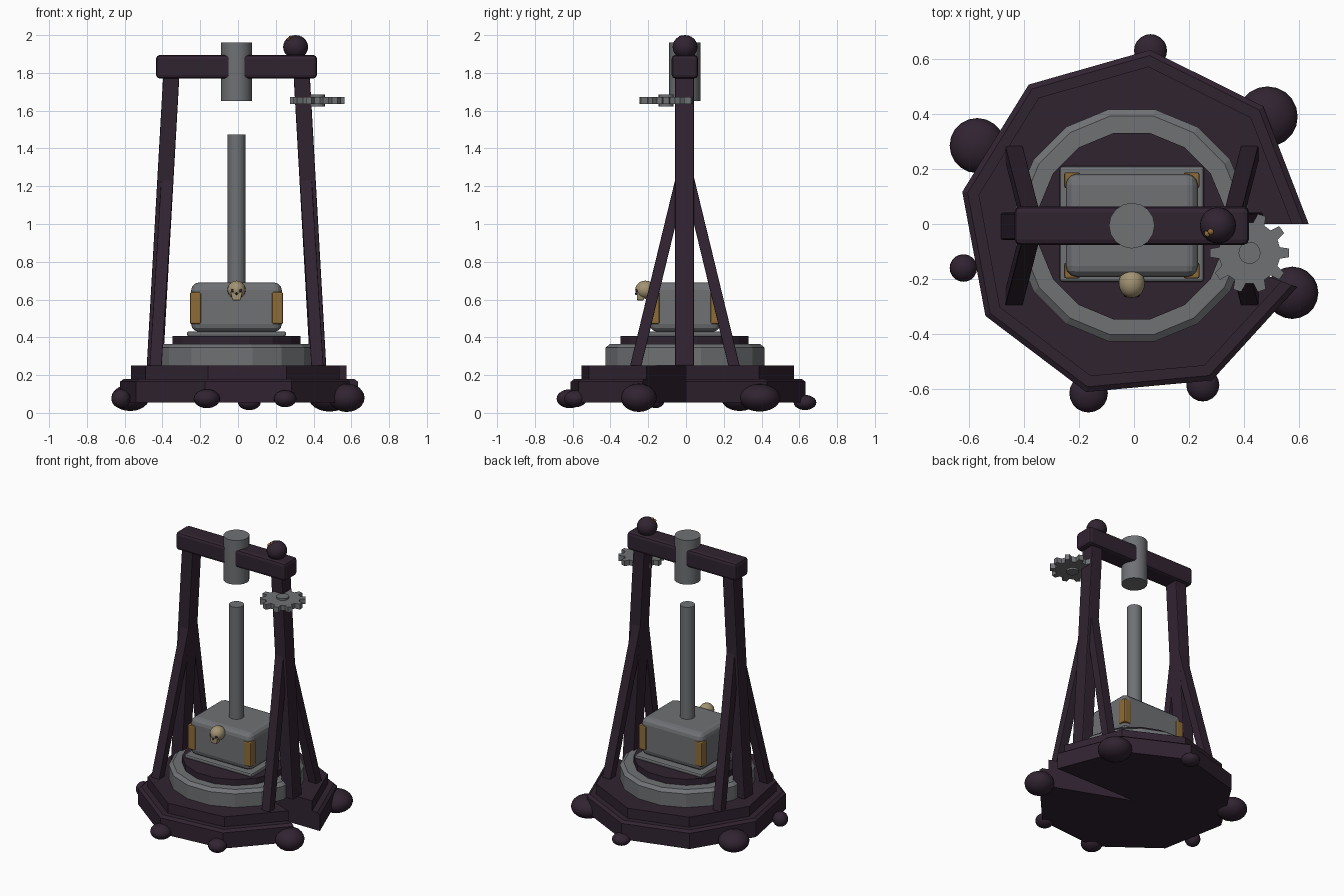
import bpy, bmesh
from math import cos, sin, pi, radians

cube = bpy.data.objects.get("Cube")
if cube:
    bpy.data.objects.remove(cube)


def material(name, rgb):
    m = bpy.data.materials.new(name)
    m.use_nodes = True
    m.diffuse_color = (*rgb, 1)
    m.node_tree.nodes["Principled BSDF"].inputs["Base Color"].default_value = (*rgb, 1)
    return m


DARK = material("dark plum wood", (0.03, 0.017, 0.03))
STEEL = material("grey steel", (0.16, 0.165, 0.175))
GOLD = material("old gold", (0.27, 0.15, 0.04))
BONE = material("bone", (0.36, 0.29, 0.17))
CX = -0.008  # centre line of the frame and hammer


def finish(name, bm, mat, smooth=False, bevel=0, segments=2):
    bmesh.ops.recalc_face_normals(bm, faces=bm.faces)
    mesh = bpy.data.meshes.new(name)
    bm.to_mesh(mesh)
    bm.free()
    mesh.materials.append(mat)
    ob = bpy.data.objects.new(name, mesh)
    bpy.context.collection.objects.link(ob)
    if bevel:
        mod = ob.modifiers.new("Bevel", 'BEVEL')
        mod.width, mod.segments = bevel, segments
    if smooth:
        bpy.ops.object.select_all(action='DESELECT')
        ob.select_set(True)
        bpy.context.view_layer.objects.active = ob
        bpy.ops.object.shade_smooth_by_angle(angle=radians(40))
    return ob


def loft(name, outline, levels, mat, closed=False, **kw):
    """Join copies of an outline; each level is (scale, x, y, z)."""
    bm = bmesh.new()
    rings = [[bm.verts.new((x + s * px, y + s * py, z)) for px, py in outline]
             for s, x, y, z in levels]
    n = len(outline)
    pairs = list(zip(rings, rings[1:]))
    if closed:
        pairs.append((rings[-1], rings[0]))
    else:
        bm.faces.new(rings[0])
        bm.faces.new(rings[-1])
    for a, b in pairs:
        for i in range(n):
            j = (i + 1) % n
            bm.faces.new((a[i], a[j], b[j], b[i]))
    return finish(name, bm, mat, **kw)


def circle(n, step=None, turn=0):
    step = step or 2 * pi / n
    return [(cos(turn + i * step), sin(turn + i * step)) for i in range(n)]


def rect(w, d):
    return [(-w, -d), (w, -d), (w, d), (-w, d)]


def cylinder(name, r, x, y, z0, z1, mat, n=16):
    return loft(name, circle(n), [(r, x, y, z0), (r, x, y, z1)], mat, smooth=True)


def box(name, x, y, w, d, z0, z1, mat, bevel=0, segments=2):
    return loft(name, rect(w, d), [(1, x, y, z0), (1, x, y, z1)], mat,
                bevel=bevel, segments=segments)


def ball(name, loc, size, mat, n=20):
    bm = bmesh.new()
    bmesh.ops.create_uvsphere(bm, u_segments=n, v_segments=n // 2 + 2, radius=1)
    bmesh.ops.scale(bm, vec=size, verts=bm.verts)
    bmesh.ops.translate(bm, vec=loc, verts=bm.verts)
    return finish(name, bm, mat, smooth=True)


# Stepped base with a wedge missing
slab = [(0, 0)] + circle(9, radians(42.35))
loft("base", slab, [(0.635, 0, 0, 0.055), (0.635, 0, 0, 0.165), (0.615, 0, 0, 0.18),
                    (0.575, 0, 0, 0.18), (0.575, 0, 0, 0.25)], DARK)

# Boulder feet around the base
feet = [(0.06, 0.63, 0.06, 0.055, 0.04), (0.485, 0.39, 0.11, 0.08, 0.073),
        (-0.57, 0.285, 0.1, 0.08, 0.07), (-0.62, -0.16, 0.05, 0.075, 0.05),
        (-0.165, -0.615, 0.07, 0.075, 0.05), (0.25, -0.585, 0.06, 0.075, 0.045),
        (0.575, -0.25, 0.095, 0.08, 0.075)]
for x, y, r, z, h in feet:
    ball("boulder_foot", (x, y, z), (r, r, h), DARK)

# Steel ring and dark plinth
loft("base_ring", circle(16, turn=pi / 16),
     [(0.33, CX, -0.005, 0.25), (0.43, CX, -0.005, 0.25), (0.43, CX, -0.005, 0.345),
      (0.405, CX, -0.005, 0.365), (0.33, CX, -0.005, 0.365)], STEEL, closed=True)
loft("plinth", circle(16, turn=pi / 16),
     [(0.345, CX, -0.008, 0.355), (0.345, CX, -0.008, 0.407)], DARK)

# Hammer head, foot plate, gold corners and shaft
box("head_plate", CX, 0, 0.262, 0.21, 0.405, 0.432, STEEL, 0.01)
box("hammer_head", CX, -0.005, 0.24, 0.187, 0.43, 0.69, STEEL, 0.04, 3)
for sx in (-1, 1):
    for sy in (-1, 1):
        box("gold_corner", CX + sx * 0.217, -0.005 + sy * 0.164, 0.029, 0.029,
            0.47, 0.64, GOLD, 0.008)
cylinder("shaft", 0.048, CX, -0.005, 0.66, 1.475, STEEL)

# Skull on the front of the head
ball("skull_cranium", (CX, -0.215, 0.652), (0.048, 0.054, 0.048), BONE)
loft("skull_jaw", rect(1, 0.8), [(0.022, CX, -0.242, 0.595), (0.032, CX, -0.235, 0.64)],
     BONE, bevel=0.006)
for s in (-1, 1):
    ball("skull_eye", (CX + s * 0.019, -0.258, 0.648), (0.011, 0.009, 0.01), DARK, 10)
ball("skull_nose", (CX, -0.264, 0.63), (0.005, 0.006, 0.007), DARK, 8)

# Leaning posts with paired braces
for s in (-1, 1):
    loft("post", rect(0.043, 0.05), [(1, CX + s * 0.432, -0.008, 0.25),
                                     (1, CX + s * 0.345, -0.008, 1.79)], DARK, bevel=0.006)
    for t in (-1, 1):
        loft("brace", rect(0.032, 0.03), [(1, CX + s * 0.428, t * 0.26 - 0.006, 0.25),
                                          (1, CX + s * 0.365, t * 0.015 - 0.006, 1.26)],
             DARK, bevel=0.004)

# Top beam and its steel sleeve
box("top_beam", CX, -0.006, 0.426, 0.07, 1.77, 1.895, DARK, 0.02)
cylinder("sleeve", 0.083, CX, -0.006, 1.65, 1.96, STEEL)

# Knob with small gold studs
ball("knob", (0.305, -0.005, 1.937), (0.066, 0.066, 0.063), DARK)
for dx, dy, dz in ((-0.025, -0.022, 0.052), (-0.038, -0.03, 0.04)):
    ball("knob_stud", (0.305 + dx, dy - 0.005, 1.937 + dz), (0.012, 0.012, 0.008), GOLD, 8)

# Gear on the left post
teeth = 10
cog = []
for i in range(teeth):
    for turn, r in ((-0.3, 0.112), (-0.17, 0.145), (0.17, 0.145), (0.3, 0.112)):
        a = 2 * pi * (i + turn) / teeth
        cog.append((r * cos(a), r * sin(a)))
loft("gear", cog, [(1, 0.42, -0.105, 1.635), (1, 0.42, -0.105, 1.672)], STEEL)
cylinder("gear_hub", 0.04, 0.42, -0.105, 1.622, 1.685, STEEL)
